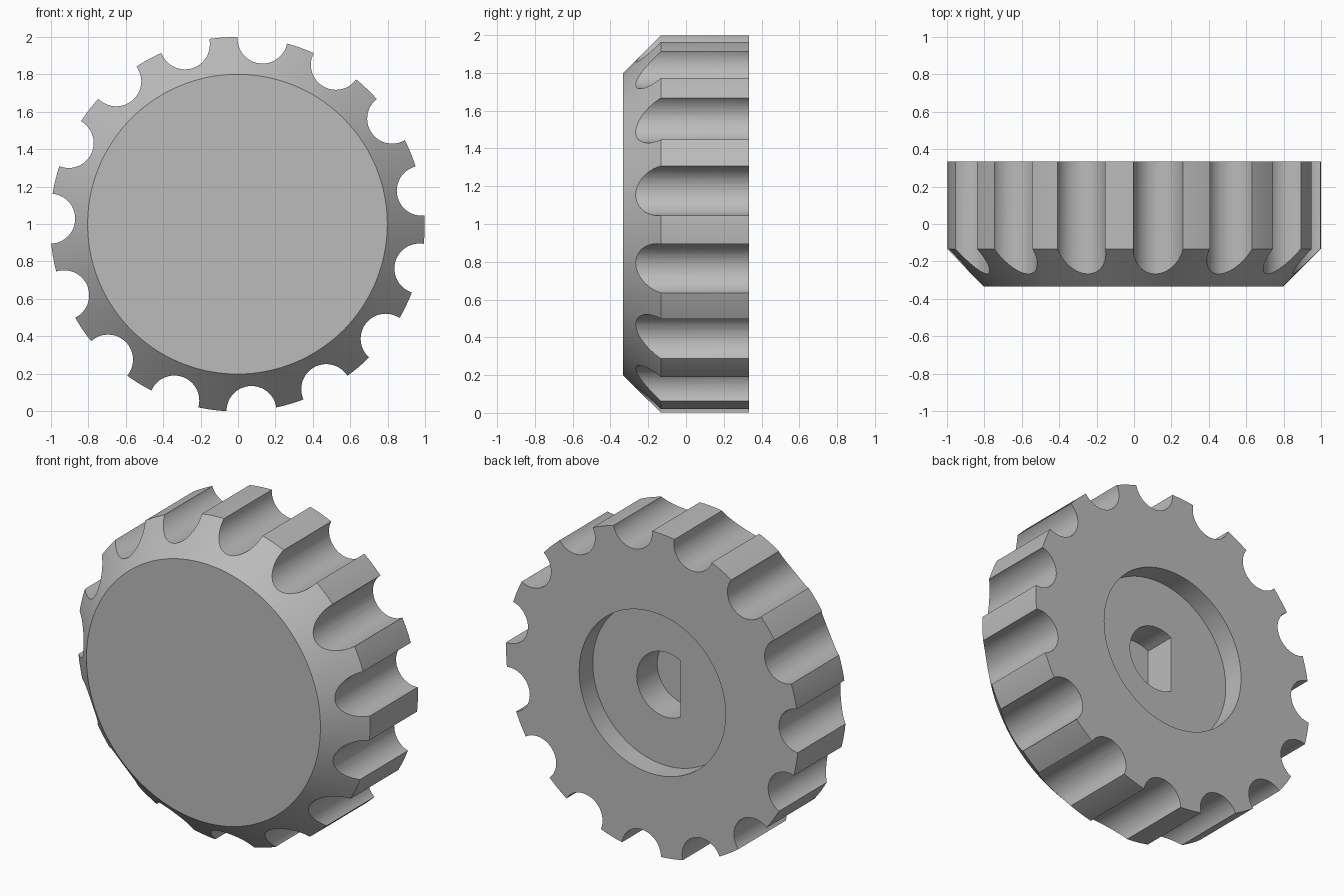
import bpy, bmesh, math
from mathutils import Matrix, Vector

if "Cube" in bpy.data.objects:
    bpy.data.objects.remove(bpy.data.objects["Cube"], do_unlink=True)

# Main dimensions
HALF_DEPTH = 0.333
RIM, FACE, CHAMFER = 1.0, 0.8, 0.2
GROOVES, GROOVE_RADIUS, FIRST_GROOVE = 15, 0.1335, 82.3
RECESS_RADIUS, RECESS_DEPTH = 0.5, 0.133
SHAFT_RADIUS, SHAFT_FLAT, SHAFT_DEPTH = 0.2, -0.1, 0.2
CENTRE = Vector((-0.003, 0, 0.999))

grey = bpy.data.materials.new("grey plastic")
grey.use_nodes = True
colour = (0.5, 0.5, 0.5, 1)
grey.diffuse_color = colour
grey.node_tree.nodes["Principled BSDF"].inputs["Base Color"].default_value = colour


def finish(name, bm):
    bmesh.ops.recalc_face_normals(bm, faces=bm.faces)
    mesh = bpy.data.meshes.new(name)
    bm.to_mesh(mesh)
    bm.free()
    mesh.materials.append(grey)
    obj = bpy.data.objects.new(name, mesh)
    bpy.context.collection.objects.link(obj)
    obj.location = CENTRE
    return obj


def prism(bm, outline, y0, y1):
    """Extrude a closed x-z outline from y0 to y1."""
    face = bm.faces.new([bm.verts.new((x, y0, z)) for x, z in outline])
    new = bmesh.ops.extrude_face_region(bm, geom=[face])["geom"]
    verts = [v for v in new if isinstance(v, bmesh.types.BMVert)]
    bmesh.ops.translate(bm, verts=verts, vec=(0, y1 - y0, 0))


def circle(radius, cx=0, cz=0, count=48):
    turns = [2 * math.pi * i / count for i in range(count)]
    return [(cx + radius * math.cos(t), cz + radius * math.sin(t)) for t in turns]


# Knob body: chamfered disc with a round recess in the back, as a lathe profile
bm = bmesh.new()
profile = [(FACE, -HALF_DEPTH), (RIM, CHAMFER - HALF_DEPTH), (RIM, HALF_DEPTH),
           (RECESS_RADIUS, HALF_DEPTH), (RECESS_RADIUS, HALF_DEPTH - RECESS_DEPTH)]
rings = [[bm.verts.new((x, y, z)) for x, z in circle(r, count=180)] for r, y in profile]
for a, b in zip(rings, rings[1:]):
    for i in range(len(a)):
        bm.faces.new((a[i - 1], a[i], b[i], b[i - 1]))
bm.faces.new(rings[0])
bm.faces.new(rings[-1])
knob = finish("knob", bm)

# Grip grooves around the rim
bm = bmesh.new()
for i in range(GROOVES):
    t = math.radians(FIRST_GROOVE) + 2 * math.pi * i / GROOVES
    prism(bm, circle(GROOVE_RADIUS, RIM * math.cos(t), RIM * math.sin(t)), -0.6, 0.6)
groove_cutter = finish("groove_cutter", bm)

# D-shaped blind shaft hole in the recess floor
bm = bmesh.new()
limit = math.acos(SHAFT_FLAT / SHAFT_RADIUS)
angles = [limit * (i / 24 - 1) for i in range(49)]
outline = [(SHAFT_RADIUS * math.cos(t), SHAFT_RADIUS * math.sin(t)) for t in angles]
floor = HALF_DEPTH - RECESS_DEPTH
prism(bm, outline, floor - SHAFT_DEPTH, floor + 0.05)
shaft_cutter = finish("shaft_hole_cutter", bm)

# Cut, then drop the cutters
bpy.ops.object.select_all(action="DESELECT")
bpy.context.view_layer.objects.active = knob
knob.select_set(True)
for cutter in (groove_cutter, shaft_cutter):
    cutter.hide_render = True
    cut = knob.modifiers.new(cutter.name, "BOOLEAN")
    cut.operation, cut.solver, cut.object = "DIFFERENCE", "EXACT", cutter
    bpy.ops.object.modifier_apply(modifier=cut.name)
    bpy.data.objects.remove(cutter, do_unlink=True)

bpy.ops.object.shade_smooth_by_angle(angle=math.radians(30))
